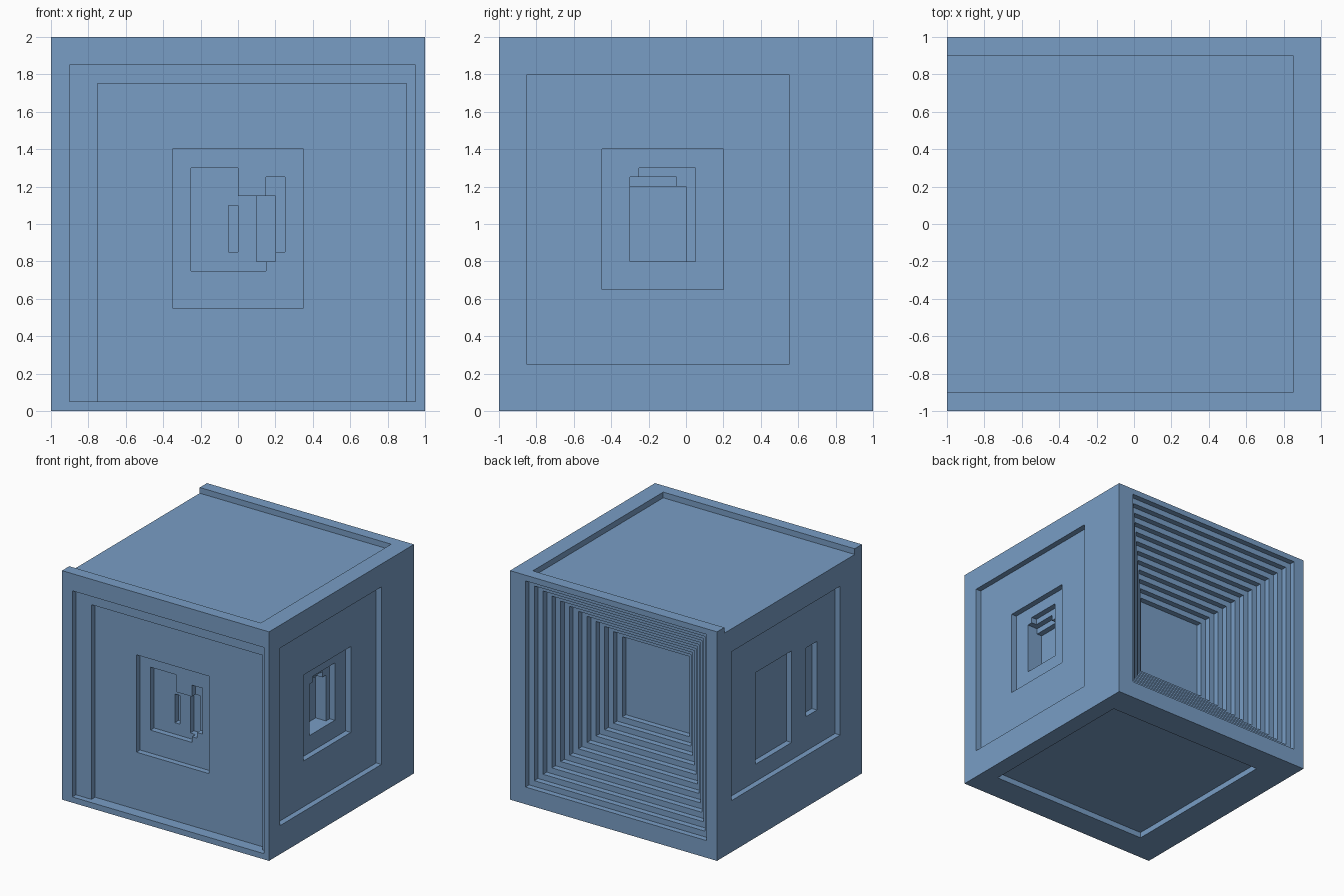
import bpy
from mathutils import Vector

if "Cube" in bpy.data.objects:
    bpy.data.objects.remove(bpy.data.objects["Cube"])

blue = bpy.data.materials.new("steel blue")
blue.diffuse_color = (0.19, 0.34, 0.56, 1)
blue.use_nodes = True
blue.node_tree.nodes["Principled BSDF"].inputs["Base Color"].default_value = blue.diffuse_color


def box(name, lo, hi):
    """Axis-aligned box between two corners."""
    lo, hi = Vector(lo), Vector(hi)
    bpy.ops.mesh.primitive_cube_add(size=1, location=(lo + hi) / 2)
    ob = bpy.context.object
    ob.name = name
    ob.scale = hi - lo
    bpy.ops.object.transform_apply(location=True, scale=True)
    ob.data.materials.append(blue)
    return ob


cube = box("carved_cube", (-1, -1, 0), (1, 1, 2))
OUT = 0.1   # how far cutters stick out of the cube
recesses = []


def carve(side, a0, a1, b0, b1, depth):
    """Rectangular recess: a is the horizontal axis of the side, b the other one."""
    if side == "front":
        c = (a0, -1 - OUT, b0), (a1, -1 + depth, b1)
    elif side == "back":
        c = (a0, 1 - depth, b0), (a1, 1 + OUT, b1)
    elif side == "right":
        c = (1 - depth, a0, b0), (1 + OUT, a1, b1)
    elif side == "left":
        c = (-1 - OUT, a0, b0), (-1 + depth, a1, b1)
    elif side == "top":
        c = (a0, b0, 2 - depth), (a1, b1, 2 + OUT)
    else:
        c = (a0, b0, -OUT), (a1, b1, depth)
    recesses.append(c)


# Front: two broad frames, a panel and a cluster of small slots
carve("front", -0.90, 0.95, 0.05, 1.85, 0.05)
carve("front", -0.75, 0.90, 0.05, 1.75, 0.10)
carve("front", -0.35, 0.35, 0.55, 1.40, 0.15)
carve("front", -0.25, 0.00, 0.75, 1.30, 0.20)
carve("front", -0.25, 0.15, 0.75, 1.15, 0.20)
carve("front", 0.15, 0.25, 0.85, 1.25, 0.20)
carve("front", 0.10, 0.20, 0.80, 1.15, 0.25)
carve("front", -0.05, 0.00, 0.85, 1.10, 0.25)

# Right: nested panels ending in a deep niche
carve("right", -0.85, 0.55, 0.25, 1.80, 0.05)
carve("right", -0.45, 0.20, 0.65, 1.40, 0.10)
carve("right", -0.25, 0.05, 0.80, 1.30, 0.15)
carve("right", -0.30, -0.05, 0.80, 1.25, 0.20)
carve("right", -0.30, 0.00, 0.80, 1.20, 0.25)

# Left: one panel with two slots
carve("left", -0.70, 0.80, 0.45, 1.75, 0.05)
carve("left", -0.10, 0.40, 0.60, 1.40, 0.10)
carve("left", -0.45, -0.30, 0.75, 1.35, 0.10)

# Back: twelve regular steps inward
for i in range(12):
    s = 0.05 * i
    carve("back", -0.90 + s, 0.85 - s, 0.15 + s, 1.95 - s, 0.05 + s)

# Top tray open to the left, and bottom tray
carve("top", -1 - OUT, 0.85, -0.90, 0.90, 0.05)
carve("bottom", -0.70, 0.85, -0.75, 0.75, 0.05)

# Cut every recess in turn
for lo, hi in recesses:
    cutter = box("recess_cutter", lo, hi)
    cutter.hide_render = True
    mod = cube.modifiers.new("recess", "BOOLEAN")
    mod.operation = "DIFFERENCE"
    mod.solver = "EXACT"
    mod.object = cutter
    bpy.context.view_layer.objects.active = cube
    bpy.ops.object.modifier_apply(modifier=mod.name)
    bpy.data.objects.remove(cutter)
